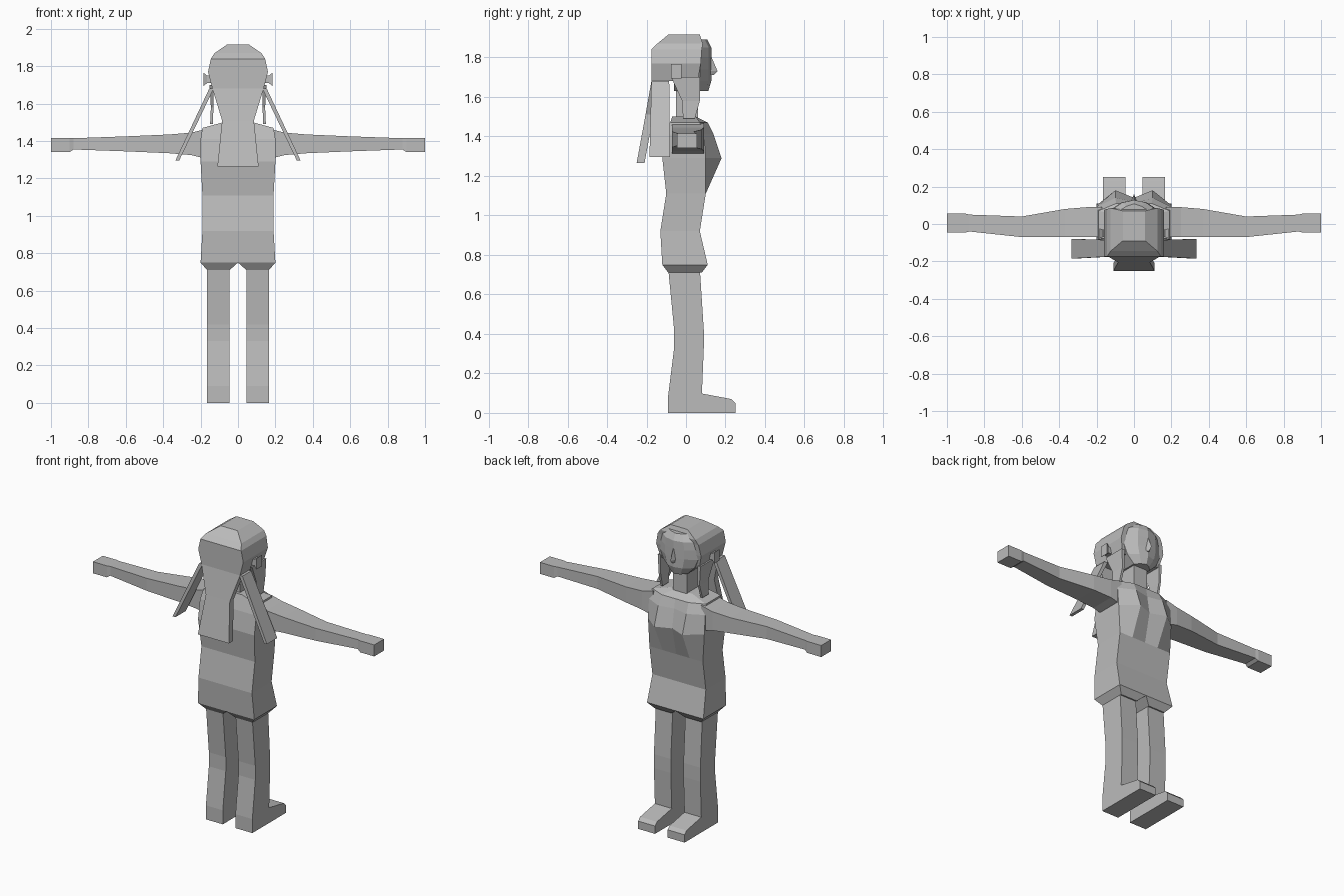
import bpy
import bmesh

cube = bpy.data.objects.get("Cube")
if cube:
    bpy.data.objects.remove(cube, do_unlink=True)

grey = bpy.data.materials.new("plain_grey")
grey.use_nodes = True
colour = (0.5, 0.5, 0.5, 1)
grey.diffuse_color = colour
shader = grey.node_tree.nodes["Principled BSDF"]
shader.inputs["Base Color"].default_value = colour


def loft(name, rings):
    """Join equal-length rings of points into a closed solid."""
    bm = bmesh.new()
    loops = [[bm.verts.new(point) for point in ring] for ring in rings]
    for low, high in zip(loops, loops[1:]):
        for i in range(len(low)):
            bm.faces.new((low[i - 1], low[i], high[i], high[i - 1]))
    bm.faces.new(loops[0])
    bm.faces.new(loops[-1])
    bmesh.ops.recalc_face_normals(bm, faces=bm.faces[:])
    mesh = bpy.data.meshes.new(name)
    bm.to_mesh(mesh)
    bm.free()
    mesh.materials.append(grey)
    obj = bpy.data.objects.new(name, mesh)
    bpy.context.collection.objects.link(obj)


def pair(name, rings):
    """Build a part on the left side and its mirror on the right."""
    for side, sign in (("left", 1), ("right", -1)):
        mirrored = [[(sign * x, y, z) for x, y, z in ring] for ring in rings]
        loft(side + "_" + name, mirrored)


def level(height, half_width, back, front, centre=0):
    """Horizontal rectangle for parts that run upward."""
    left, right = centre + half_width, centre - half_width
    return [(right, back, height), (left, back, height),
            (left, front, height), (right, front, height)]


def upright(x, half_width, half_height, middle, back, front):
    """Vertical rectangle for parts that run sideways."""
    top, bottom = middle + half_height, middle - half_height
    if half_width:
        middle_y = (back + front) / 2
        back, front = middle_y - half_width, middle_y + half_width
    return [(x, back, bottom), (x, front, bottom),
            (x, front, top), (x, back, top)]


def fronted(height, half_width, back, front, bulge=0, ridge=0, inner=0.5):
    """Horizontal outline whose front has two raised points and a ridge."""
    inside = half_width * inner
    raised = front + bulge
    return [(-half_width, back, height), (half_width, back, height),
            (half_width, front, height), (inside, raised, height),
            (0, raised + ridge, height), (-inside, raised, height),
            (-half_width, front, height)]


# legs: a gently bent column, each with a block foot
leg_centre, leg_half = 0.105, 0.06


def leg_level(height, back, front):
    return level(height, leg_half, back, front, leg_centre)


pair("leg", [
    leg_level(height=0, back=-0.09, front=0.08),
    leg_level(height=0.09, back=-0.09, front=0.08),
    leg_level(height=0.33, back=-0.06, front=0.09),
    leg_level(height=0.42, back=-0.06, front=0.09),
    leg_level(height=0.73, back=-0.09, front=0.07),
])
foot_outline = [(0.07, 0), (0.25, 0), (0.25, 0.05),
                (0.23, 0.07), (0.07, 0.1)]
pair("foot", [[(leg_centre + side * leg_half, y, z) for y, z in foot_outline]
              for side in (-1, 1)])

# tapered hem around the top of each leg
hem_top, hem_half = 0.75, 0.2
pair("hem", [
    leg_level(height=0.71, back=-0.09, front=0.08),
    level(hem_top, hem_half / 2, back=-0.12, front=0.11, centre=hem_half / 2),
])

# torso with a nipped waist, raised chest and sloping shoulders
loft("torso", [
    fronted(hem_top, hem_half, back=-0.12, front=0.11),
    fronted(height=0.92, half_width=0.19, back=-0.13, front=0.07),
    fronted(height=1.11, half_width=0.19, back=-0.1, front=0.1),
    fronted(height=1.29, half_width=0.2, back=-0.12, front=0.1,
            bulge=0.08, ridge=-0.04),
    fronted(height=1.41, half_width=0.2, back=-0.1, front=0.09,
            bulge=0.05, ridge=-0.02),
    fronted(height=1.47, half_width=0.19, back=-0.08, front=0.07,
            bulge=0.04),
    fronted(height=1.5, half_width=0.08, back=-0.07, front=0.05),
])


# arms taper to the wrist and end in a square hand
def arm_section(x, half_height, front, back=-0.07):
    return upright(x, 0, half_height, 1.385, back, front)


def hand_section(x):
    return upright(x, 0.05, 0.037, 1.378, back=-0.045, front=0.055)


pair("arm", [
    arm_section(x=0.17, half_height=0.08, front=0.09),
    arm_section(x=0.25, half_height=0.06, front=0.09),
    arm_section(x=0.37, half_height=0.05, front=0.08),
    arm_section(x=0.6, half_height=0.04, front=0.04),
    arm_section(x=0.88, half_height=0.03, front=0.05, back=-0.04),
    hand_section(x=0.9),
    hand_section(x=1),
])

# neck
loft("neck", [level(height, half_width=0.05, back=-0.05, front=0.06)
              for height in (1.45, 1.7)])


# face, narrowing at the chin and brow
def face_level(height, half_width, front=0.07, bulge=0.045):
    return fronted(height, half_width, back=-0.06, front=front,
                   bulge=bulge, ridge=0.013)


loft("face", [
    face_level(height=1.63, half_width=0.06, bulge=0.03),
    face_level(height=1.68, half_width=0.11),
    face_level(height=1.74, half_width=0.135),
    face_level(height=1.8, half_width=0.135),
    face_level(height=1.85, half_width=0.125),
    face_level(height=1.89, half_width=0.08, bulge=0.025),
])


# nose: a triangular wedge, widest near its tip
def nose_level(height, half_width, tip, root=0.11):
    return [(-half_width, root, height), (half_width, root, height),
            (0, tip, height)]


loft("nose", [
    nose_level(height=1.71, half_width=0.02, tip=0.14),
    nose_level(height=1.73, half_width=0.02, tip=0.16),
    nose_level(height=1.8, half_width=0.01, tip=0.13),
])

# hair cap with a flat back and faceted crown
hair_back = -0.175
hair_bottom, hair_bottom_half = 1.68, 0.137
loft("hair_cap", [
    level(hair_bottom, hair_bottom_half, hair_back, front=0.06),
    level(height=1.77, half_width=0.16, back=hair_back, front=0.075),
    level(height=1.84, half_width=0.145, back=hair_back, front=0.08),
    level(height=1.87, half_width=0.125, back=-0.145, front=0.085),
    level(height=1.915, half_width=0.06, back=-0.09, front=0.07),
])


# long tail of hair down the back
def tail_level(height, half_width, back, thickness=0.04):
    return level(height, half_width, back, back + thickness)


loft("back_hair", [
    tail_level(height=1.265, half_width=0.11, back=-0.25),
    tail_level(height=1.51, half_width=0.085, back=-0.205),
    tail_level(hair_bottom, hair_bottom_half, hair_back),
])

# loose locks swinging out to the sides
pair("side_lock", [
    level(height=1.295, half_width=0.01, back=-0.185, front=-0.08,
          centre=0.325),
    level(hair_bottom, half_width=0.012, back=hair_back, front=-0.085,
          centre=0.142),
])

# strands framing the face
pair("front_strand", [
    level(height=1.49, half_width=0.007, back=-0.015, front=0.045,
          centre=0.142),
    level(height=1.58, half_width=0.007, back=-0.02, front=0.07,
          centre=0.138),
    level(height=1.7, half_width=0.01, back=-0.075, front=0.07,
          centre=0.142),
])


# flared hair ties beside the ears
def tie_section(x, half_width, half_height):
    return upright(x, half_width, half_height, middle=1.73,
                   back=-0.07, front=-0.03)


pair("hair_tie", [
    tie_section(x=0.14, half_width=0.02, half_height=0.02),
    tie_section(x=0.165, half_width=0.02, half_height=0.02),
    tie_section(x=0.185, half_width=0.027, half_height=0.036),
])
